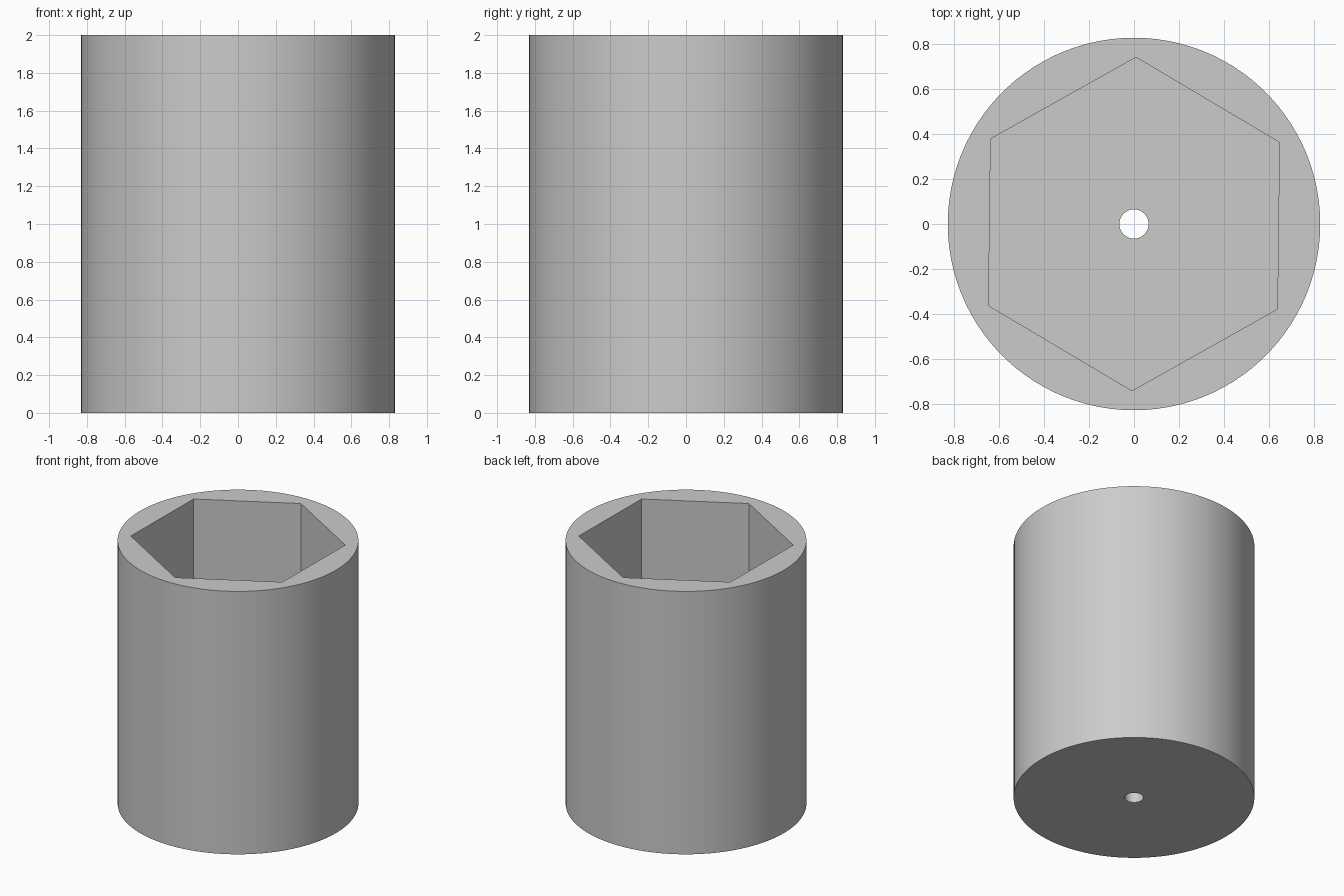
import bpy
import math

cube = bpy.data.objects.get("Cube")
if cube:
    bpy.data.objects.remove(cube, do_unlink=True)

HEIGHT = 2.0
RADIUS = 0.83
HEX_RADIUS = 0.743
HOLE_RADIUS = 0.065
FLOOR = 0.2

grey = bpy.data.materials.new("plain grey")
grey.use_nodes = True
colour = (0.6, 0.6, 0.6, 1)
grey.diffuse_color = colour
grey.node_tree.nodes["Principled BSDF"].inputs["Base Color"].default_value = colour


def prism(name, sides, radius, bottom, top, turn=0):
    bpy.ops.mesh.primitive_cylinder_add(
        vertices=sides, radius=radius, depth=top - bottom,
        location=(0, 0, (bottom + top) / 2), rotation=(0, 0, turn))
    obj = bpy.context.object
    obj.name = name
    obj.data.materials.append(grey)
    return obj


def cut(target, cutter):
    mod = target.modifiers.new(cutter.name, 'BOOLEAN')
    mod.operation = 'DIFFERENCE'
    mod.solver = 'EXACT'
    mod.object = cutter
    bpy.context.view_layer.objects.active = target
    bpy.ops.object.modifier_apply(modifier=mod.name)
    bpy.data.objects.remove(cutter, do_unlink=True)


# Round outer sleeve
body = prism("socket_body", 100, RADIUS, 0, HEIGHT)

# Hexagonal pocket, open at the top and turned very slightly
cut(body, prism("hex_pocket", 6, HEX_RADIUS, FLOOR, HEIGHT + 0.2, math.radians(-0.7)))

# Small hole through the floor
cut(body, prism("floor_hole", 48, HOLE_RADIUS, -0.2, FLOOR + 0.2))

# Smooth round walls, crisp rims and pocket corners
bpy.ops.object.select_all(action='DESELECT')
body.select_set(True)
bpy.context.view_layer.objects.active = body
bpy.ops.object.shade_smooth_by_angle(angle=math.radians(30))
